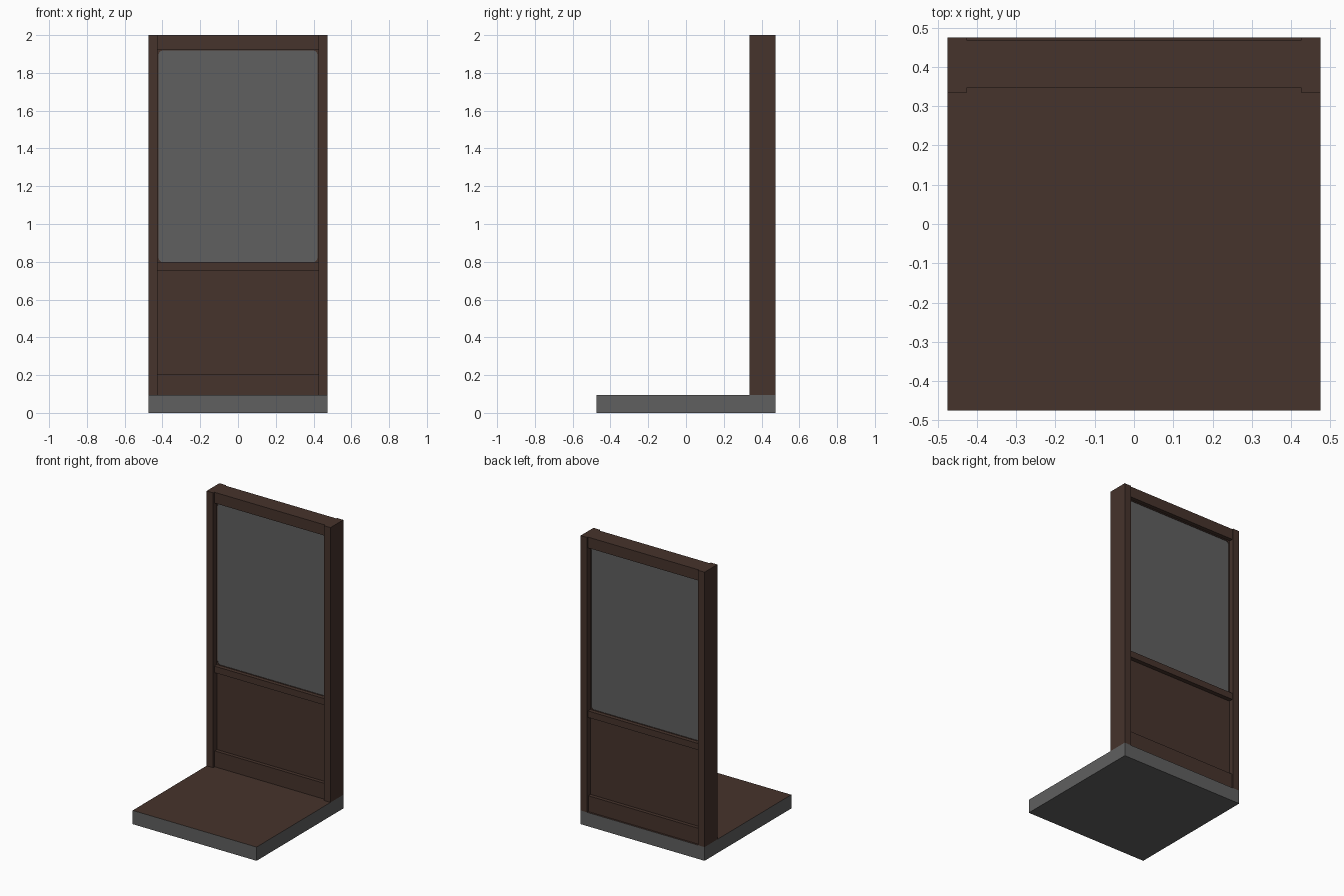
import bpy, bmesh, math

if "Cube" in bpy.data.objects:
    bpy.data.objects.remove(bpy.data.objects["Cube"])


def material(name, rgb):
    m = bpy.data.materials.new(name)
    m.diffuse_color = (*rgb, 1)
    m.use_nodes = True
    m.node_tree.nodes["Principled BSDF"].inputs["Base Color"].default_value = m.diffuse_color
    return m


BROWN = material("dark_brown", (0.061, 0.033, 0.025))
GREY = material("mid_grey", (0.115, 0.115, 0.115))


def finish(name, bm, *mats):
    bmesh.ops.recalc_face_normals(bm, faces=bm.faces)
    me = bpy.data.meshes.new(name)
    bm.to_mesh(me)
    bm.free()
    for m in mats:
        me.materials.append(m)
    ob = bpy.data.objects.new(name, me)
    bpy.context.collection.objects.link(ob)
    return ob


def box(name, x0, x1, y0, y1, z0, z1, *mats):
    bm = bmesh.new()
    bmesh.ops.create_cube(bm, size=1)
    for v in bm.verts:
        v.co = (x1 if v.co.x > 0 else x0, y1 if v.co.y > 0 else y0,
                z1 if v.co.z > 0 else z0)
    return finish(name, bm, *mats)


def rounded(w, z0, z1, r, n=5):
    """Points of a rounded rectangle in the xz plane."""
    pts = []
    for k, (sx, cz) in enumerate([(1, z1 - r), (-1, z1 - r), (-1, z0 + r), (1, z0 + r)]):
        for i in range(n + 1):
            a = math.pi / 2 * (k + i / n)
            pts.append((sx * (w - r) + r * math.cos(a), cz + r * math.sin(a)))
    return pts


H = 0.475          # half width of the module
FLOOR = 0.095      # floor height
INNER = 0.425      # inner side of the posts

# Floor slab: grey with a brown top
base = box("floor_slab", -H, H, -H, H, 0, FLOOR, GREY, BROWN)
for p in base.data.polygons:
    p.material_index = 1 if p.normal.z > 0.5 else 0

# Side posts
for s, side in ((-1, "left"), (1, "right")):
    a, b = sorted((s * INNER, s * H))
    box("post_" + side, a, b, 0.335, H, FLOOR, 2.0, BROWN)

# Rails, baseboard and recessed lower panel
box("top_rail", -INNER, INNER, 0.347, 0.467, 1.925, 2.0, BROWN)
box("middle_rail", -INNER, INNER, 0.347, 0.467, 0.75, 0.795, BROWN)
box("baseboard", -INNER, INNER, 0.352, 0.462, FLOOR, 0.205, BROWN)
box("lower_panel", -INNER, INNER, 0.377, 0.437, 0.205, 0.75, BROWN)

# Window frame: ring with a rounded opening
outer = rounded(INNER + 0.002, 0.793, 1.927, 0.002)
inner = rounded(0.42, 0.798, 1.918, 0.022)
bm = bmesh.new()
rings = [[bm.verts.new((x, y, z)) for x, z in pts]
         for pts, y in ((outer, 0.374), (inner, 0.374), (inner, 0.440), (outer, 0.440))]
for j in range(4):
    r0, r1 = rings[j], rings[(j + 1) % 4]
    for i in range(len(r0)):
        k = (i + 1) % len(r0)
        bm.faces.new((r0[i], r0[k], r1[k], r1[i]))
finish("window_frame", bm, BROWN)

# Window pane filling the opening
bm = bmesh.new()
front = [bm.verts.new((x, 0.378, z)) for x, z in inner]
back = [bm.verts.new((x, 0.436, z)) for x, z in inner]
bm.faces.new(front)
bm.faces.new(back[::-1])
for i in range(len(front)):
    k = (i + 1) % len(front)
    bm.faces.new((front[i], back[i], back[k], front[k]))
finish("window_pane", bm, GREY)
